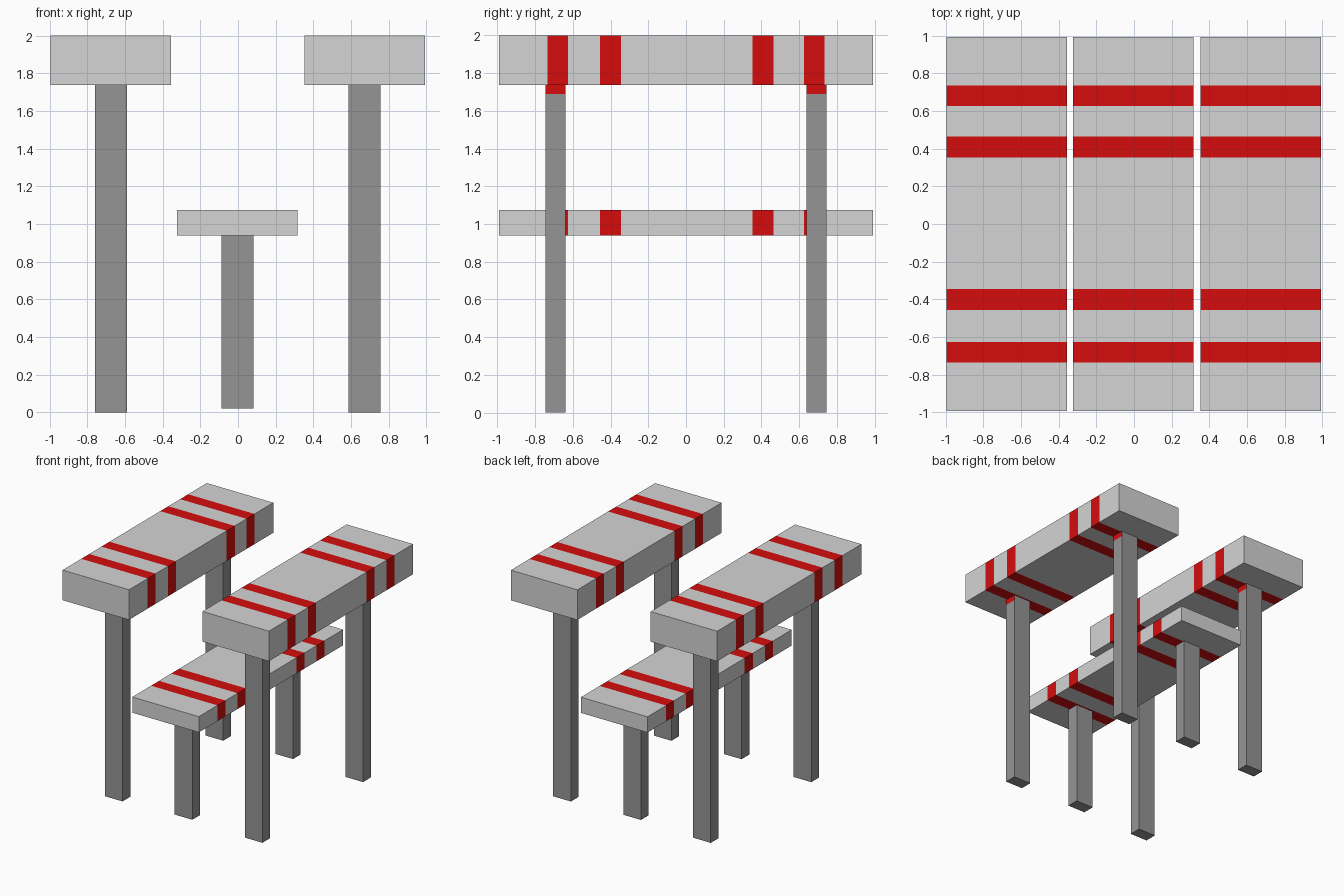
import bpy, bmesh
from mathutils import Vector

if "Cube" in bpy.data.objects:
    bpy.data.objects.remove(bpy.data.objects["Cube"])


def material(name, color):
    m = bpy.data.materials.new(name)
    m.diffuse_color = (*color, 1)
    m.use_nodes = True
    m.node_tree.nodes["Principled BSDF"].inputs["Base Color"].default_value = m.diffuse_color
    return m


LIGHT = material("light grey", (0.66, 0.66, 0.66))
DARK = material("dark grey", (0.30, 0.30, 0.30))
RED = material("red", (0.66, 0.004, 0.004))


def box(name, lo, hi, mats, axis=1, cuts=(), painted=lambda f: False):
    """Box with cut loops along one axis; faces passing the rule get material 1."""
    lo, hi = Vector(lo), Vector(hi)
    bm = bmesh.new()
    bmesh.ops.create_cube(bm, size=1)
    for v in bm.verts:
        v.co = [(a + b) / 2 + c * (b - a) for a, b, c in zip(lo, hi, v.co)]
    normal = Vector((0, 0, 0))
    normal[axis] = 1
    for c in cuts:
        geom = bm.verts[:] + bm.edges[:] + bm.faces[:]
        bmesh.ops.bisect_plane(bm, geom=geom, plane_co=normal * c, plane_no=normal)
    bm.normal_update()
    for f in bm.faces:
        f.material_index = int(painted(f))
    mesh = bpy.data.meshes.new(name)
    bm.to_mesh(mesh)
    bm.free()
    for m in mats:
        mesh.materials.append(m)
    ob = bpy.data.objects.new(name, mesh)
    bpy.context.collection.objects.link(ob)


# Stripe bands wrapping each slab, two near each end
STRIPES = [(-0.735, -0.625), (-0.457, -0.346), (0.352, 0.463), (0.625, 0.735)]
CUTS = [y for band in STRIPES for y in band]


def striped(f):
    y = f.calc_center_median().y
    return abs(f.normal.y) < 0.5 and any(a < y < b for a, b in STRIPES)


def leg_top(f):
    return abs(f.normal.x) > 0.5 and f.calc_center_median().z > 1.69


# name, centre x, slab bottom, slab top, leg foot
BENCHES = [("left_table", -0.675, 1.738, 2.0, 0.0),
           ("bench", -0.003, 0.938, 1.075, 0.02),
           ("right_table", 0.672, 1.738, 2.0, 0.0)]

for name, x, z0, z1, foot in BENCHES:
    # striped top slab
    box(name + "_top", (x - 0.32, -0.992, z0), (x + 0.32, 0.992, z1),
        (LIGHT, RED), 1, CUTS, striped)
    # front and back legs, tall ones with a red band under the slab
    for side, y in (("front", -0.692), ("back", 0.692)):
        box(f"{name}_{side}_leg", (x - 0.085, y - 0.053, foot),
            (x + 0.085, y + 0.053, z0), (DARK, RED), 2, (1.69,), leg_top)
